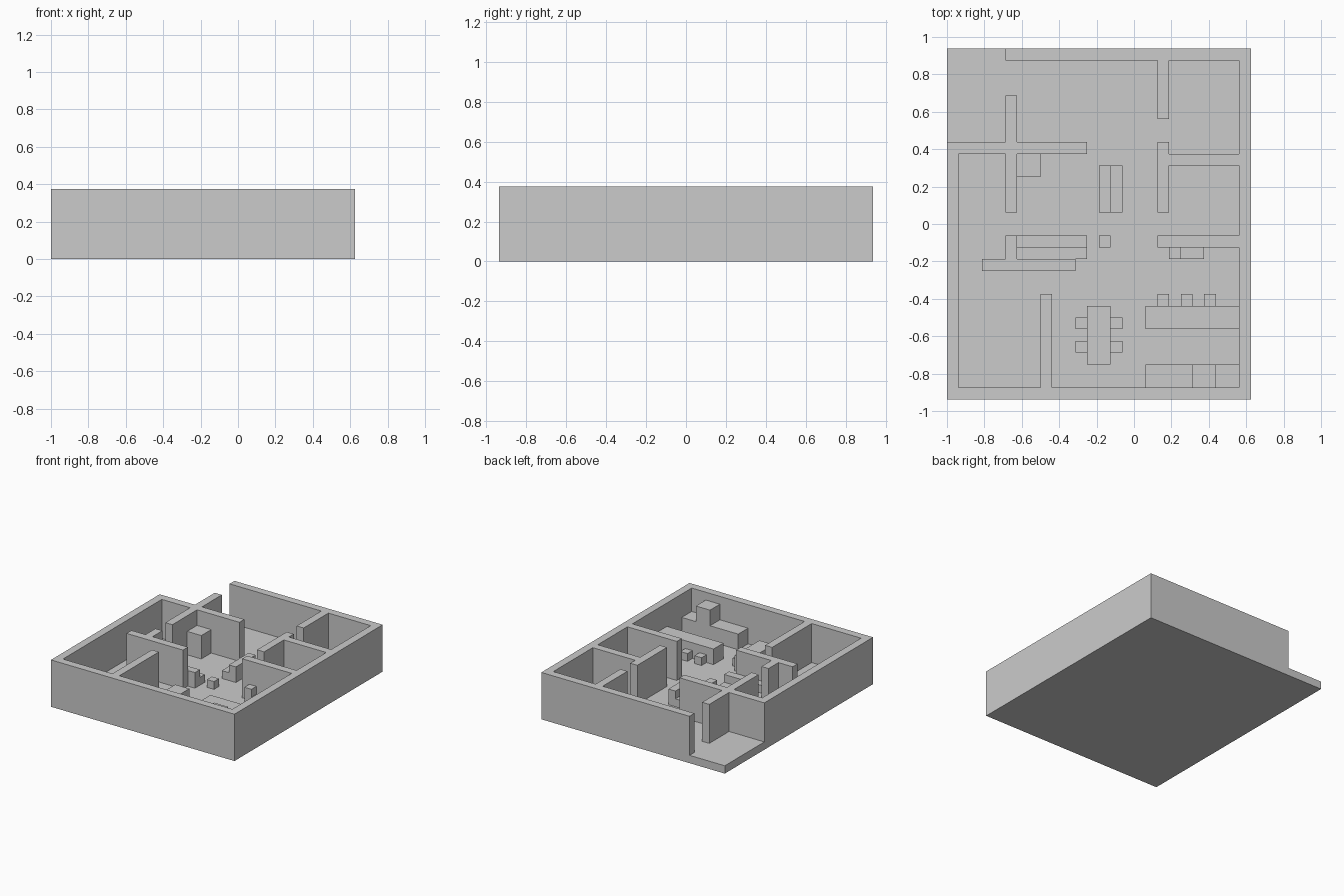
import bpy, bmesh
from mathutils import Vector

if "Cube" in bpy.data.objects:
    bpy.data.objects.remove(bpy.data.objects["Cube"])

U = 1 / 16          # the house sits on a 1/16 unit grid
FLOOR, TOP = 1, 6   # floor level and wall top, in grid units


def build(name, boxes):
    """Merge grid boxes (x0, x1, y0, y1, z0, z1) into one clean solid."""
    cells = {(x, y, z) for x0, x1, y0, y1, z0, z1 in boxes
             for x in range(x0, x1) for y in range(y0, y1) for z in range(z0, z1)}
    bm = bmesh.new()
    for c in cells:
        for axis in range(3):
            for side in (-1, 1):
                n = list(c)
                n[axis] += side
                if tuple(n) in cells:
                    continue
                o = Vector(c)
                if side > 0:
                    o[axis] += 1
                a, b = Vector((0, 0, 0)), Vector((0, 0, 0))
                a[(axis + 1) % 3] = 1
                b[(axis + 2) % 3] = 1
                quad = [o, o + a, o + a + b, o + b]
                if side < 0:
                    quad.reverse()
                bm.faces.new([bm.verts.new(v * U) for v in quad])
    bmesh.ops.remove_doubles(bm, verts=bm.verts, dist=U / 100)
    bmesh.ops.dissolve_limit(bm, angle_limit=0.01, verts=bm.verts, edges=bm.edges)
    mesh = bpy.data.meshes.new(name)
    bm.to_mesh(mesh)
    bm.free()
    bpy.context.collection.objects.link(bpy.data.objects.new(name, mesh))


def furniture(name, *parts):
    """Each part is (x0, x1, y0, y1, top), standing on the floor."""
    build(name, [(x0, x1, y0, y1, FLOOR, t) for x0, x1, y0, y1, t in parts])


# Floor slab and all full-height walls as one shell
walls = [
    (-16, 10, -15, -14), (9, 10, -15, 15),      # front, right
    (-11, 10, 14, 15), (-16, -15, -15, 7),      # back, left
    (-16, -4, 6, 7), (-11, -10, 1, 11),         # entrance cross walls
    (-11, -10, -3, -1), (-13, -5, -4, -3),      # left hall screen
    (-8, -7, -14, -6),                          # front left partition
    (2, 3, 9, 14), (2, 3, 1, 7),                # right corridor walls
    (3, 9, 5, 6), (2, 9, -2, -1),               # right room dividers
]
build("house_shell", [(-16, 10, -15, 15, 0, FLOOR)]
      + [(*w, FLOOR, TOP) for w in walls])

# Living area
furniture("cabinet", (-10, -8, 4, 6, 4))
furniture("long_sofa", (-10, -4, -3, -2, 3), (-10, -4, -2, -1, 2))
furniture("short_sofa", (-2, -1, 1, 5, 3), (-3, -2, 1, 5, 2))
furniture("side_table", (-3, -2, -2, -1, 2))
furniture("sideboard", (3, 4, -3, -2, 3), (4, 6, -3, -2, 2))

# Kitchen
furniture("kitchen_counter", (1, 9, -14, -12, 3), (5, 7, -14, -12, 5))
furniture("kitchen_island", (1, 9, -9, -7, 3))
for i, x in enumerate((2, 4, 6)):
    furniture(f"stool_{i + 1}", (x, x + 1, -7, -6, 2))

# Dining set
furniture("dining_table", (-4, -2, -12, -7, 3))
for side, x in (("left", -5), ("right", -2)):
    for row, y in (("front", -11), ("back", -9)):
        furniture(f"chair_{side}_{row}", (x, x + 1, y, y + 1, 2))
